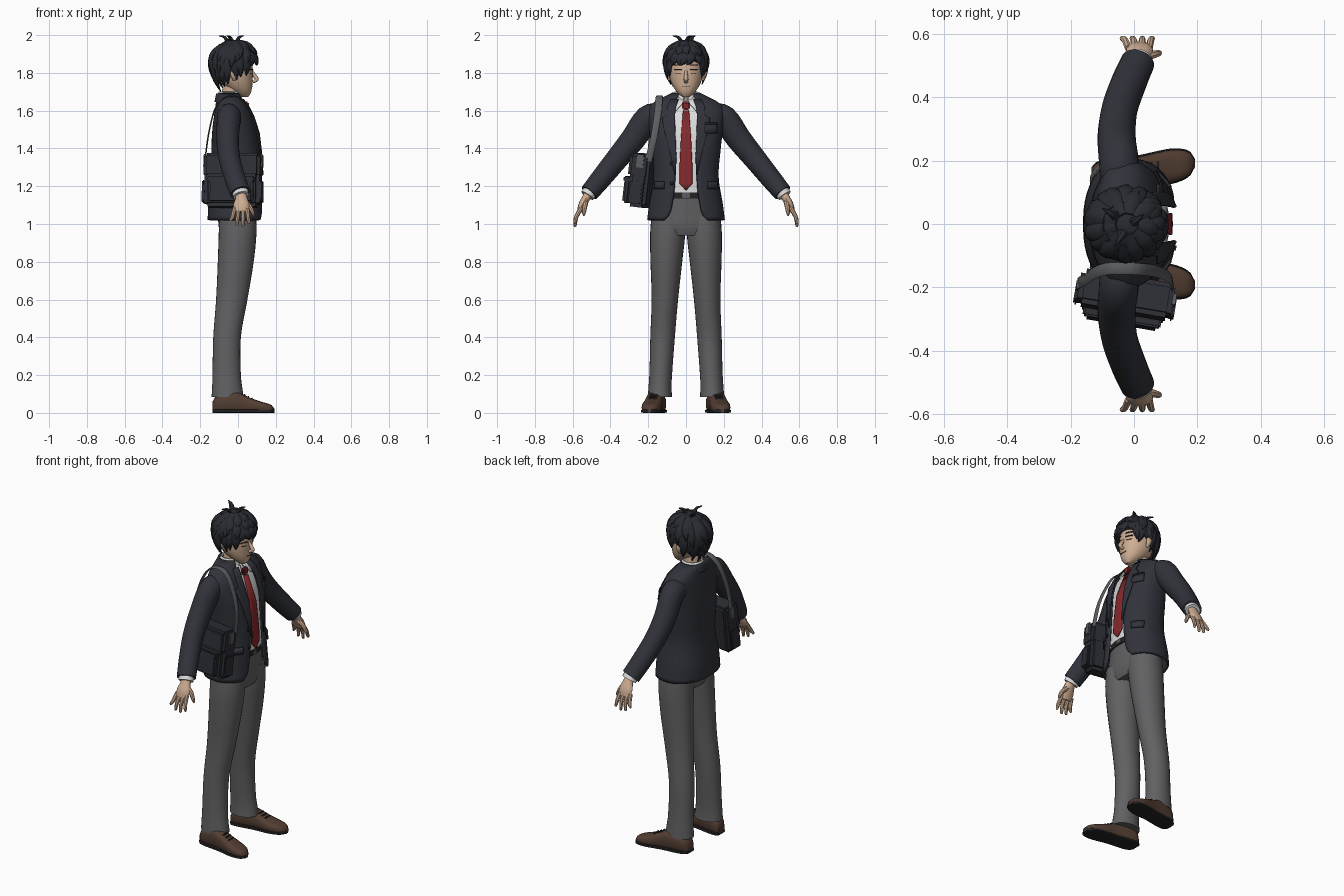
import bpy, bmesh, math, random
from mathutils import Vector, Matrix

if "Cube" in bpy.data.objects:
    bpy.data.objects.remove(bpy.data.objects["Cube"])

random.seed(4)
COL = dict(navy_jacket=(.031, .033, .043), grey_trousers=(.12, .12, .125), skin=(.62, .42, .29),
           white_shirt=(.72, .72, .73), red_tie=(.24, .022, .024), brown_leather=(.085, .047, .032),
           black_hair=(.022, .024, .031), bag_fabric=(.026, .028, .036), grey_strap=(.105, .108, .115),
           dark_trim=(.018, .017, .018))
MAT = {}
for k, c in COL.items():
    MAT[k] = bpy.data.materials.new(k)
    MAT[k].diffuse_color = (*c, 1)


def finish(name, bm, mat, thick=0, angle=40):
    bmesh.ops.recalc_face_normals(bm, faces=bm.faces)
    me = bpy.data.meshes.new(name)
    bm.to_mesh(me)
    bm.free()
    ob = bpy.data.objects.new(name, me)
    bpy.context.collection.objects.link(ob)
    me.materials.append(MAT[mat])
    if thick:
        m = ob.modifiers.new("thickness", 'SOLIDIFY')
        m.thickness, m.offset = thick, 0
    bpy.ops.object.select_all(action='DESELECT')
    bpy.context.view_layer.objects.active = ob
    ob.select_set(True)
    bpy.ops.object.shade_smooth_by_angle(angle=math.radians(angle))
    return ob


def build(name, parts, mat, closed=True, cap=True, thick=0, angle=40):
    """Skin each list of rings in parts into one object."""
    bm = bmesh.new()
    for rings in parts:
        vs = [[bm.verts.new(p) for p in r] for r in rings]
        n = len(vs[0])
        for a, b in zip(vs, vs[1:]):
            for i in range(n if closed else n - 1):
                j = (i + 1) % n
                bm.faces.new((a[i], a[j], b[j], b[i]))
        if cap:
            bm.faces.new(vs[0])
            bm.faces.new(vs[-1])
    return finish(name, bm, mat, thick, angle)


def at(rows, k):
    """Smooth interpolation of rows keyed by their first value."""
    k = min(max(k, rows[0][0]), rows[-1][0])
    i = max(j for j in range(len(rows) - 1) if rows[j][0] <= k)
    a, b = rows[i], rows[i + 1]
    h = b[0] - a[0]
    t = (k - a[0]) / h
    p, q = rows[max(i - 1, 0)], rows[min(i + 2, len(rows) - 1)]
    out = []
    for c in range(1, len(a)):
        ma, mb = (b[c] - p[c]) / (b[0] - p[0]), (q[c] - a[c]) / (q[0] - a[0])
        out.append((2*t**3 - 3*t*t + 1)*a[c] + (t**3 - 2*t*t + t)*h*ma + (3*t*t - 2*t**3)*b[c] + (t**3 - t*t)*h*mb)
    return out


def steps(a, b, n):
    return [a + (b - a) * i / (n - 1) for i in range(n)]


def spow(v, e):
    return math.copysign(abs(v) ** e, v)


def body_ring(rows, z, e=1, off=0, n=28, gap=0, yc=0):
    xc, rx, ry = at(rows, z)[:3]
    rx, ry = rx + off, ry + off
    a = math.asin(min(gap / ry, 1) ** (1 / e)) if gap else 0
    ts = steps(a, 2 * math.pi - a, n) if gap else steps(0, 2 * math.pi, n + 1)[:-1]
    return [Vector((xc + rx * spow(math.cos(t), e), yc + ry * spow(math.sin(t), e), z)) for t in ts]


def column(name, rows, mat, n=16, e=1, off=0, z0=None, z1=None):
    zs = steps(z0 or rows[0][0], z1 or rows[-1][0], n)
    return build(name, [[body_ring(rows, z, e, off) for z in zs]], mat)


def strip(name, rows, e, edges, off, mat, thick=.006, n=7):
    """Thin plate on the front of a body; edges are (z, y0, y1)."""
    rings = []
    for z, y0, y1 in edges:
        xc, rx, ry = at(rows, z)[:3]
        rx, ry = rx + off, ry + off
        rings.append([Vector((xc + rx * max(1 - min(abs(y) / ry, 1) ** (2 / e), 0) ** (e / 2), y, z))
                      for y in steps(y0, y1, n)])
    return build(name, [rings], mat, closed=False, cap=False, thick=thick)


def tube(pts, side, n=12, sub=4):
    """Rings along a path of (x, y, z, radius along side, other radius)."""
    rows = [(i, *p) for i, p in enumerate(pts)]
    ps = [at(rows, k) for k in steps(0, len(pts) - 1, (len(pts) - 1) * sub + 1)]
    rings = []
    for i, p in enumerate(ps):
        d = (Vector(ps[min(i + 1, len(ps) - 1)][:3]) - Vector(ps[max(i - 1, 0)][:3])).normalized()
        u = Vector(side)
        u = (u - d * u.dot(d)).normalized()
        v = d.cross(u)
        ts = steps(0, 2 * math.pi, n + 1)[:-1]
        rings.append([Vector(p[:3]) + u * p[3] * math.cos(t) + v * p[4] * math.sin(t) for t in ts])
    return rings


def box(name, size, loc, mat, frame=Matrix(), bevel=.01):
    bm = bmesh.new()
    bmesh.ops.create_cube(bm, size=1, matrix=Matrix.Diagonal((*size, 1)))
    bmesh.ops.bevel(bm, geom=bm.edges[:], offset=bevel, segments=2, affect='EDGES')
    bm.transform(frame @ Matrix.Translation(loc))
    return finish(name, bm, mat)


# Jacket with open front, and the shirt under it: z, x centre, x radius, y radius
E = .85
TORSO = [(1.02, -.012, .143, .2), (1.1, -.012, .14, .19), (1.25, -.005, .13, .167), (1.4, -.01, .125, .178),
         (1.5, -.015, .115, .19), (1.58, -.025, .095, .198), (1.63, -.035, .078, .182), (1.66, -.045, .064, .13),
         (1.69, -.05, .055, .07)]
OPEN = [(1.02, .115), (1.05, .088), (1.1, .074), (1.2, .06), (1.35, .055), (1.5, .063), (1.62, .064), (1.69, .035)]
build("jacket_body", [[body_ring(TORSO, z, E, 0, 44, at(OPEN, z)[0]) for z in steps(1.02, 1.69, 32)]],
      "navy_jacket", closed=False, cap=False, thick=.012)
column("shirt", TORSO, "white_shirt", 20, E, -.018, 1.15, 1.685)
strip("tie", TORSO, E, [(1.18, -.003, .003), (1.215, -.035, .035), (1.3, -.034, .034), (1.45, -.027, .027),
                        (1.6, -.016, .016)], -.008, "red_tie", .008)
box("tie_knot", (.025, .042, .045), (.045, 0, 1.625), "red_tie", bevel=.008)
for s, w in ((1, "left"), (-1, "right")):
    g = lambda z, a, b: (z, s * (at(OPEN, z)[0] + a), s * (at(OPEN, z)[0] + b))
    strip(w + "_lapel", TORSO, E, [g(1.26, -.003, .002), g(1.36, -.004, .025), g(1.48, -.006, .05),
                                   g(1.56, -.008, .06), g(1.575, -.008, .035), g(1.62, -.01, .035),
                                   g(1.66, -.01, .03)], .011, "navy_jacket")
    strip(w + "_pocket_flap", TORSO, E, [(1.185, s*.115, s*.168), (1.225, s*.115, s*.166)], .012, "navy_jacket", .008)
    strip(w + "_collar_wing", TORSO, E, [(1.6, s*.052, s*.058), (1.635, s*.02, s*.062), (1.67, s*.005, s*.05)],
          -.004, "white_shirt")
strip("breast_pocket", TORSO, E, [(1.48, .1, .165), (1.53, .1, .165)], .011, "navy_jacket")
strip("breast_pocket_trim", TORSO, E, [(1.527, .1, .165), (1.536, .1, .165)], .013, "dark_trim")
for z in (1.215, 1.32):
    strip("button", TORSO, E, [(z - .008, -.084, -.068), (z + .008, -.084, -.068)], .012, "dark_trim")

# Collars around the neck
NECK = [(1.6, -.045, .052, .056), (1.66, -.043, .05, .052), (1.76, -.025, .05, .052)]
column("neck", NECK, "skin", 6)
COLLAR = [(1.645, -.042, .068, .076), (1.68, -.044, .059, .064), (1.705, -.046, .054, .058)]
build("shirt_collar", [[body_ring(COLLAR, z, 1, 0, 28, .012) for z in steps(1.645, 1.7, 5)]], "white_shirt",
      closed=False, cap=False, thick=.005)
build("jacket_collar", [[body_ring(COLLAR, z, 1, .01, 28, .058) for z in steps(1.645, 1.69, 5)]], "navy_jacket",
      closed=False, cap=False, thick=.01)

# Trousers and belt
HIPS = [(.94, -.003, .085, .16), (.98, -.003, .099, .186), (1.06, -.003, .103, .178), (1.17, -.003, .108, .152)]
column("trouser_hips", HIPS, "grey_trousers", 10, .9)
column("belt", HIPS, "dark_trim", 3, .9, .006, 1.135, 1.168)
box("belt_buckle", (.008, .04, .03), (.112, 0, 1.151), "grey_strap", bevel=.003)
LEG = [(.085, -.055, .085, .064, .138), (.13, -.057, .08, .061, .138), (.2, -.06, .075, .06, .134),
       (.4, -.058, .073, .065, .124), (.6, -.033, .083, .07, .112), (.8, -.012, .095, .084, .104),
       (.95, -.002, .1, .093, .097), (1.04, -.002, .098, .088, .094)]
SHOE = [(-.135, .028, .06), (-.12, .042, .085), (-.09, .048, .1), (-.02, .047, .112), (.02, .046, .1),
        (.07, .05, .078), (.12, .052, .06), (.165, .042, .047), (.185, .026, .036), (.193, .008, .022)]


def shoe_rings(s, wide, top, e):
    rings = []
    for x in steps(-.135, .193, 24):
        w, h = at(SHOE, x)
        h = top or h
        yc = s * (.166 + .14 * x)
        rings.append([Vector((x, yc + (w + wide) * spow(math.cos(t), e), h / 2 + h / 2 * spow(math.sin(t), e)))
                      for t in steps(0, 2 * math.pi, 21)[:-1]])
    return rings


for s, w in ((1, "left"), (-1, "right")):
    build(w + "_trouser_leg", [[body_ring(LEG, z, 1, yc=s * at(LEG, z)[3]) for z in steps(.085, 1.04, 22)]],
          "grey_trousers")
    build(w + "_shoe", [shoe_rings(s, 0, 0, .7)], "brown_leather")
    build(w + "_shoe_sole", [shoe_rings(s, .004, .018, .4)], "dark_trim")
    for x in (.035, .055, .075):
        box(w + "_lace", (.008, .045, .008), (x, s * (.166 + .14 * x), at(SHOE, x)[1] + .001), "dark_trim", bevel=.002)

    # Sleeve, cuff and hand
    arm = [(-.045, .13, 1.575, .06, .06), (-.048, .2, 1.56, .063, .07), (-.055, .28, 1.45, .06, .066),
           (-.045, .365, 1.345, .057, .06), (-.015, .45, 1.24, .056, .055), (.012, .512, 1.165, .054, .05)]
    flip = lambda pts: [(p[0], s * p[1], *p[2:]) for p in pts]
    build(w + "_sleeve", [tube(flip(arm), (1, 0, 0), 20)], "navy_jacket")
    build(w + "_shirt_cuff", [tube(flip([(.01, .505, 1.175, .044, .04), (.016, .522, 1.15, .043, .038)]),
                                   (1, 0, 0), 16)], "white_shirt")
    hand = [tube(flip([(.015, .515, 1.16, .028, .024), (.018, .53, 1.135, .032, .022),
                       (.018, .55, 1.1, .042, .02), (.016, .563, 1.065, .036, .014)]), (1, 0, 0))]
    for i, (tx, tz) in enumerate(((-.038, 1.015), (-.006, .99), (.026, .985), (.058, 1.0))):
        bx = -.018 + .022 * i
        hand.append(tube(flip([(bx, .555, 1.085, .011, .012), ((bx + tx) / 2, .58, 1.04, .011, .011),
                               (tx, .587, tz + .008, .008, .008), (tx, .587, tz, .003, .003)]), (1, 0, 0), 8, 3))
    hand.append(tube(flip([(.03, .53, 1.12, .015, .014), (.06, .535, 1.095, .013, .013),
                           (.078, .54, 1.06, .01, .01), (.084, .541, 1.043, .004, .004)]), (1, 0, 0), 8, 3))
    build(w + "_hand", hand, "skin")

# Head and face
HEAD = [(1.672, .035, .018, .016), (1.69, .024, .042, .04), (1.72, .006, .068, .064), (1.76, -.013, .09, .083),
        (1.8, -.02, .099, .09), (1.85, -.025, .1, .092), (1.89, -.025, .088, .082), (1.94, -.025, .045, .04)]
column("head", HEAD, "skin", 22, .95)
build("nose", [tube([(.07, 0, 1.815, .007, .007), (.088, 0, 1.785, .01, .01), (.1, 0, 1.765, .012, .01),
                     (.078, 0, 1.752, .01, .008)], (0, 1, 0))], "skin")
strip("mouth", HEAD, .95, [(1.727, -.02, .02), (1.731, -.022, .022)], .003, "brown_leather", .003)
for s, w in ((1, "left"), (-1, "right")):
    strip(w + "_eyebrow", HEAD, .95, [(1.839, s*.02, s*.058), (1.845, s*.026, s*.064)], .003, "black_hair", .004)
    strip(w + "_upper_lash", HEAD, .95, [(1.816, s*.02, s*.062), (1.821, s*.026, s*.056)], .003, "black_hair", .004)
    strip(w + "_lower_lash", HEAD, .95, [(1.795, s*.03, s*.052), (1.798, s*.026, s*.056)], .002, "brown_leather", .003)
    build(w + "_ear", [tube([(-.02, s*.088, 1.76, .008, .006), (-.022, s*.098, 1.782, .015, .009),
                             (-.027, s*.1, 1.803, .019, .01), (-.027, s*.094, 1.82, .01, .006)], (1, 0, 0))], "skin")

# Hair: a cap with an uneven hairline, then layers of pointed locks
LINE = [(0, 1.875), (.6, 1.87), (1.0, 1.815), (1.5, 1.815), (2.0, 1.77), (2.6, 1.745), (math.pi, 1.74)]


def scalp(phi, z, k=1):
    q = (z - 1.86) / .115
    r = math.sqrt(max(1 - q * q, .02)) if q > 0 else 1 - .22 * q * q
    return Vector((-.022 + .122 * r * k * math.cos(phi), .111 * r * k * math.sin(phi), z))


hairline = lambda p: at(LINE, abs((p + math.pi) % (2 * math.pi) - math.pi))[0]
ANG = steps(0, 2 * math.pi, 37)[:-1]
build("hair_cap", [[[scalp(p, hairline(p) + (1.974 - hairline(p)) * u, .97) for p in ANG]
                    for u in (0, .15, .3, .45, .6, .75, .86, .94, 1)]], "black_hair")
locks = []
for count, top, drop, kick in ((20, 1.91, .032, 1.03), (15, 1.95, -.03, 1.08), (9, 1.97, -.075, 1.1)):
    for i in range(count):
        p = 2 * math.pi * (i + random.uniform(-.2, .2)) / count
        swing = random.uniform(-.28, .28)
        tip = min(hairline(p) - drop + random.uniform(-.014, .014), top - .04)
        path = []
        for t, wd, th in ((0, .016, .006), (.35, .026, .012), (.7, .02, .01), (1, .002, .002)):
            v = scalp(p + swing * t * t, top + (tip - top) * t, .96 + (kick - .96) * t)
            path.append((*v, wd, th))
        locks.append(tube(path, (-math.sin(p), math.cos(p), 0), 6, 3))
for x, y, dx, dy in ((-.01, .0, .04, .03), (-.03, -.02, -.03, -.05), (-.05, .02, -.05, .03)):
    locks.append(tube([(x, y, 1.955, .018, .01), (x + dx * .4, y + dy * .4, 1.988, .012, .007),
                       (x + dx, y + dy, 1.996, .002, .002)], (-dy, dx, 0), 6, 3))
build("hair_locks", locks, "black_hair")

# Shoulder bag with flap, front pocket and strap
F = Matrix.Translation((-.028, -.238, 1.23)) @ Matrix.Rotation(-.17, 4, 'Z') @ Matrix.Rotation(-.12, 4, 'X')
box("bag_body", (.295, .1, .28), (0, .01, 0), "bag_fabric", F, .018)
box("bag_flap", (.302, .112, .13), (0, .005, .078), "bag_fabric", F, .016)
box("bag_front_pocket", (.24, .035, .13), (0, -.052, -.06), "bag_fabric", F)
box("bag_pocket_lid", (.25, .04, .03), (0, -.054, .0), "bag_fabric", F, .006)
for x in (-.153, .153):
    box("bag_end_pocket", (.016, .07, .12), (x, .005, -.06), "bag_fabric", F, .006)
    box("bag_strap_tab", (.012, .04, .07), (x, .01, .105), "grey_strap", F, .004)
build("bag_strap", [tube([(-.175, -.185, 1.34, .018, .004), (-.155, -.178, 1.48, .018, .004),
                          (-.125, -.155, 1.6, .019, .004), (-.085, -.142, 1.66, .019, .004),
                          (-.035, -.14, 1.677, .019, .004), (.02, -.143, 1.66, .019, .004),
                          (.07, -.15, 1.58, .019, .004), (.112, -.17, 1.46, .018, .004),
                          (.122, -.2, 1.33, .018, .004)], (0, 1, 0), 8)], "grey_strap")

for m in bpy.data.materials:
    if m.users and not m.is_grease_pencil:
        m.use_nodes = True
        m.node_tree.nodes["Principled BSDF"].inputs["Base Color"].default_value = m.diffuse_color
